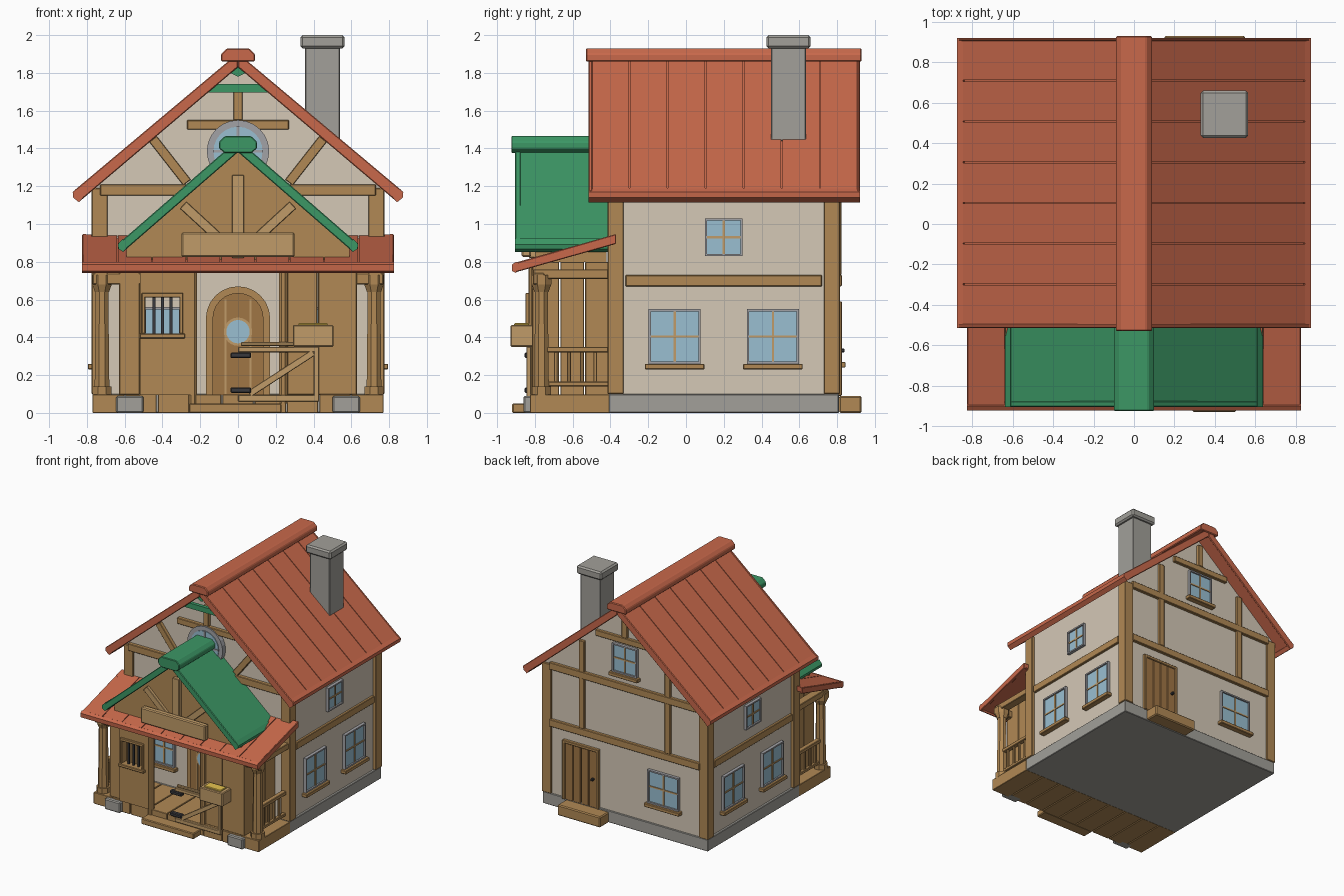
import bpy, bmesh, math
from mathutils import Vector, Matrix

if "Cube" in bpy.data.objects:
    bpy.data.objects.remove(bpy.data.objects["Cube"])

def material(name, r, g, b):
    m = bpy.data.materials.new(name)
    m.diffuse_color = (r, g, b, 1)
    m.use_nodes = True
    m.node_tree.nodes["Principled BSDF"].inputs["Base Color"].default_value = m.diffuse_color
    return m

CREAM = material("plaster", .66, .58, .47)
WOOD = material("wood", .44, .25, .09)
PALE = material("pale_wood", .53, .33, .14)
DOOR = material("door_wood", .35, .18, .06)
RED = material("red_roof", .58, .14, .07)
GREEN = material("green_roof", .045, .31, .13)
GLASS = material("glass", .32, .52, .64)
STONE = material("stone", .36, .35, .32)
FRAME = material("frame", .36, .36, .38)
IRON = material("iron", .04, .04, .045)
YELLOW = material("yellow", .8, .55, .08)

def finish(name, bm, mat, bevel=0, mirror=False):
    bmesh.ops.recalc_face_normals(bm, faces=bm.faces)
    me = bpy.data.meshes.new(name)
    bm.to_mesh(me)
    bm.free()
    ob = bpy.data.objects.new(name, me)
    bpy.context.collection.objects.link(ob)
    me.materials.append(mat)
    if mirror:
        ob.modifiers.new("mirror", 'MIRROR').use_mirror_merge = False
    if bevel:
        b = ob.modifiers.new("bevel", 'BEVEL')
        b.width, b.segments = bevel, 1
    return ob

def boxes(name, mat, *specs, bevel=.004, mirror=False):
    """Each spec is x0, x1, y0, y1, z0, z1."""
    bm = bmesh.new()
    for x0, x1, y0, y1, z0, z1 in specs:
        m = Matrix.Translation(((x0+x1)/2, (y0+y1)/2, (z0+z1)/2)) @ Matrix.Diagonal((x1-x0, y1-y0, z1-z0, 1))
        bmesh.ops.create_cube(bm, size=1, matrix=m)
    return finish(name, bm, mat, bevel, mirror)

def prism(name, mat, pts, spans, axis='y', bevel=0, mirror=False):
    """Profile (x,z) extruded along y, or (y,z) along x, once per span."""
    bm = bmesh.new()
    for a, b in spans:
        put = (lambda p, t: (p[0], t, p[1])) if axis == 'y' else (lambda p, t: (t, p[0], p[1]))
        f = bm.faces.new([bm.verts.new(put(p, a)) for p in pts])
        r = bmesh.ops.extrude_face_region(bm, geom=[f])
        d = Vector(put((0, 0), b - a))
        bmesh.ops.translate(bm, vec=d, verts=[v for v in r['geom'] if isinstance(v, bmesh.types.BMVert)])
    return finish(name, bm, mat, bevel, mirror)

def beam(name, mat, p, q, w, y0, y1, mirror=False):
    p, q = Vector(p), Vector(q)
    n = (q - p).orthogonal().normalized() * w / 2
    return prism(name, mat, [p+n, q+n, q-n, p-n], [(y0, y1)], bevel=.003, mirror=mirror)

def lathe(name, mat, x, y, rings, sides=8, mirror=False):
    """Stack of (radius0, radius1, z0, z1) drums."""
    bm = bmesh.new()
    for r0, r1, z0, z1 in rings:
        bmesh.ops.create_cone(bm, cap_ends=True, segments=sides, radius1=r0, radius2=r1, depth=z1-z0,
            matrix=Matrix.Translation((x, y, (z0+z1)/2)) @ Matrix.Rotation(math.pi/sides, 4, 'Z'))
    return finish(name, bm, mat, 0, mirror)

def circle(r, z, n=24):
    return [(r*math.cos(i*math.tau/n), z + r*math.sin(i*math.tau/n)) for i in range(n)]

def splits(a, b, n, gap=.006):
    s = (b - a) / n
    return [(a + i*s + (gap/2 if i else 0), a + (i+1)*s - (gap/2 if i < n-1 else 0)) for i in range(n)]

def window(name, face, c, z0, z1, w, sill=True, mirror=False):
    """face: 'right', 'front' or 'back' wall; c is the centre along the wall."""
    def place(u0, u1, d0, d1, za, zb):
        if face == 'right':
            return (.75+d0, .75+d1, c+u0, c+u1, za, zb)
        if face == 'back':
            return (c+u0, c+u1, .80+d0, .80+d1, za, zb)
        return (c+u0, c+u1, -.40-d1, -.40-d0, za, zb)
    h, t, zm = w/2, .012, (z0+z1)/2
    boxes(name+"_glass", GLASS, place(-h+t, h-t, -.01, .012, z0+t, z1-t), bevel=0, mirror=mirror)
    boxes(name+"_frame", FRAME, place(-h, h, -.01, .025, z0, z0+t), place(-h, h, -.01, .025, z1-t, z1),
          place(-h, -h+t, -.01, .025, z0, z1), place(h-t, h, -.01, .025, z0, z1), bevel=0, mirror=mirror)
    boxes(name+"_bars", PALE, place(-.006, .006, 0, .018, z0+t, z1-t),
          place(-h+t, h-t, 0, .018, zm-.006, zm+.006), bevel=0, mirror=mirror)
    if sill:
        boxes(name+"_sill", WOOD, place(-h-.02, h+.02, -.01, .045, z0-.03, z0), mirror=mirror)

# House body and foundation
boxes("foundation", STONE, (-.77, .77, -.41, .81, 0, .1))
prism("house_walls", CREAM, [(-.75, .1), (.75, .1), (.75, 1.205), (0, 1.835), (-.75, 1.205)], [(-.40, .80)])
boxes("corner_posts", WOOD, (.69, .775, -.415, -.33, .1, 1.19), (.69, .775, .73, .815, .1, 1.19), mirror=True)
boxes("side_beam", WOOD, (.74, .77, -.32, .72, .67, .73), mirror=True)

# Main roof
top = lambda x: 1.90 - .84*x
prism("roof_slope", RED, [(0, 1.835), (0, 1.885), (.85, top(.85)-.015), (.835, 1.134)], [(-.50, .91)], mirror=True)
prism("roof_panels", RED, [(.02, top(.02)-.03), (.02, top(.02)), (.86, top(.86)), (.845, top(.845)-.03)],
      splits(-.50, .91, 7), mirror=True)
prism("roof_rake_trim", RED, [(0, 1.83), (0, 1.905), (.87, 1.175), (.84, 1.118)], [(-.515, -.495), (.905, .92)], bevel=.005, mirror=True)
prism("roof_eave_trim", RED, [(.82, 1.14), (.845, 1.19), (.875, 1.17), (.873, 1.14), (.842, 1.115)], [(-.515, .92)], mirror=True)
prism("roof_ridge", RED, [(-.09, 1.86), (.09, 1.86), (.09, 1.90), (.06, 1.93), (-.06, 1.93), (-.09, 1.90)], [(-.53, .93)], bevel=.006)

# Chimney
boxes("chimney", STONE, (.355, .54, .45, .635, 1.44, 1.95))
boxes("chimney_cap", STONE, (.33, .565, .425, .66, 1.93, 2.0), bevel=.012)

# Front gable timbers and round window
boxes("front_gable_beams", WOOD, (-.73, .73, -.43, -.39, 1.15, 1.21), (-.27, .27, -.43, -.39, 1.50, 1.55),
      (-.025, .025, -.43, -.39, 1.55, 1.72))
beam("front_gable_brace", WOOD, (.27, 1.22), (.45, 1.45), .05, -.43, -.39, mirror=True)
prism("round_window_ring", FRAME, circle(.165, 1.385), [(-.44, -.39)])
prism("round_window_glass", GLASS, circle(.13, 1.385), [(-.446, -.40)])
boxes("round_window_bars", FRAME, (-.007, .007, -.452, -.41, 1.255, 1.515), (-.13, .13, -.452, -.41, 1.378, 1.392), bevel=0)
prism("green_collar", GREEN, [(-.16, 1.695), (.16, 1.695), (.115, 1.74), (-.115, 1.74)], [(-.49, -.46)])
prism("green_peak", GREEN, [(-.04, 1.80), (0, 1.78), (.04, 1.80), (0, 1.84)], [(-.49, -.46)])

# Back wall
boxes("back_beams", WOOD, (-.70, .70, .79, .825, .67, .73), (-.70, .70, .79, .825, 1.15, 1.21),
      (-.27, .27, .79, .825, 1.55, 1.60), (-.025, .025, .79, .825, 1.60, 1.79))
boxes("back_studs", WOOD, (.375, .425, .79, .823, .73, 1.47), mirror=True)
window("back_window", 'back', -.36, .27, .55, .29)
window("gable_window", 'back', 0, 1.29, 1.53, .23)
boxes("back_door_frame", WOOD, (.24, .265, .79, .825, .09, .59), (.555, .58, .79, .825, .09, .59), (.24, .58, .79, .825, .565, .59))
boxes("back_door", DOOR, *[(a, b, .79, .815, .09, .57) for a, b in splits(.265, .555, 4)], bevel=.003)
boxes("back_door_knob", IRON, (.285, .305, .81, .84, .32, .34))
boxes("back_step", WOOD, (.15, .55, .81, .93, 0, .09), bevel=.008)

# Side windows
for i, y in enumerate((-.06, .46)):
    window(f"side_window_{i}", 'right', y, .26, .55, .275, mirror=True)
window("side_upper_window", 'right', .20, .83, 1.03, .20, sill=False, mirror=True)

# Front wall: windows and arched door
window("front_window", 'front', .40, .27, .56, .20, mirror=True)
def arch(r, z):
    return [(-r, .095), (r, .095)] + [(r*math.cos(i*math.pi/12), z + r*math.sin(i*math.pi/12)) for i in range(13)]
prism("front_door_frame", WOOD, arch(.17, .50), [(-.435, -.39)])
prism("front_door", DOOR, arch(.135, .50), [(-.445, -.40)])
prism("front_door_window_ring", PALE, circle(.075, .43), [(-.452, -.41)])
prism("front_door_window", GLASS, circle(.062, .43), [(-.456, -.41)])
boxes("front_door_battens", PALE, (.062, .072, -.45, -.43, .1, .6), mirror=True, bevel=0)

# Porch deck, step and footings
boxes("porch_deck", WOOD, *[(a, b, -.825, -.405, 0, .097) for a, b in splits(-.77, .77, 9)], bevel=.003)
boxes("front_step", WOOD, (-.26, .23, -.92, -.82, 0, .05), bevel=.006)
boxes("stone_footing", STONE, (.50, .645, -.86, -.78, 0, .09), mirror=True, bevel=.008)

# Porch columns, posts, beams and railings
lathe("porch_column", WOOD, .72, -.765, [(.055, .055, .09, .14), (.042, .036, .14, .64), (.04, .056, .64, .68), (.056, .056, .68, .73)], mirror=True)
lathe("porch_slim_post", WOOD, .24, -.81, [(.024, .024, .05, .80)], mirror=True)
boxes("porch_beams", WOOD, (.50, .77, -.81, -.75, .68, .74), (.69, .76, -.81, -.41, .71, .76), mirror=True)
boxes("porch_railing", WOOD, (.70, .74, -.74, -.41, .32, .35), (.705, .735, -.74, -.41, .14, .165),
      *[(.71, .73, y-.01, y+.01, .15, .33) for y in (-.69, -.62, -.55, -.48)], mirror=True)

# Wooden booth around the entrance
boxes("booth_side_wall", WOOD, *[(.60, .63, a, b, .095, .80) for a, b in splits(-.80, -.405, 3)], mirror=True, bevel=.003)
boxes("booth_front_left", WOOD, (-.52, -.50, -.835, -.79, .095, .80), (-.30, -.25, -.835, -.79, .095, .80),
      (-.50, -.30, -.835, -.79, .095, .42), (-.50, -.30, -.835, -.79, .62, .80), bevel=0)
boxes("booth_front_edge", WOOD, (-.63, -.52, -.81, -.785, .095, .80))
boxes("booth_front_right", WOOD, (.26, .42, -.805, -.78, .095, .80), (.424, .63, -.815, -.78, .095, .80))
boxes("booth_window_frame", WOOD, (-.51, -.49, -.85, -.78, .42, .63), (-.31, -.29, -.85, -.78, .42, .63),
      (-.51, -.29, -.85, -.78, .61, .635), (-.52, -.28, -.86, -.78, .395, .42))
boxes("booth_window_bars", IRON, *[(x-.007, x+.007, -.825, -.811, .42, .61) for x in (-.445, -.40, -.355)], bevel=0)

# Braced gate, hinges and counter box
boxes("gate_rails", PALE, (0, .43, -.845, -.82, .32, .35), (0, .43, -.845, -.82, .06, .095),
      (.015, .30, -.84, -.82, .355, .375), (.40, .43, -.845, -.82, .06, .35))
beam("gate_brace", PALE, (.06, .10), (.40, .32), .035, -.845, -.822)
boxes("gate_hinges", IRON, (-.04, .07, -.855, -.815, .29, .32), (-.04, .07, -.855, -.815, .105, .135), bevel=.006)
boxes("counter_box", PALE, (.29, .505, -.93, -.81, .35, .465), bevel=.006)
boxes("counter_box_filling", YELLOW, (.32, .475, -.91, -.83, .44, .475))

# Porch roof
prism("porch_roof", RED, [(-.905, .75), (-.91, .78), (-.38, .93), (-.38, .90)], [(-.815, .815)], axis='x')
prism("porch_roof_panels", RED, [(-.905, .765), (-.905, .795), (-.375, .945), (-.375, .91)], splits(-.82, .82, 9), axis='x')
prism("porch_roof_edge", RED, [(-.90, .74), (-.92, .75), (-.922, .785), (-.90, .80), (-.88, .79)], [(-.825, .825)], axis='x')
prism("porch_roof_sides", RED, [(-.90, .745), (-.915, .79), (-.37, .947), (-.37, .895)], [(.80, .825)], axis='x', bevel=.004, mirror=True)

# Green entrance gable
gt = lambda x: 1.44 - .86*x
prism("green_roof_slope", GREEN, [(0, 1.385), (0, gt(0)), (.62, gt(.62)), (.60, 1.385-.86*.60)], [(-.895, -.40)], mirror=True)
prism("green_rake_trim", GREEN, [(0, 1.38), (0, 1.447), (.635, .895), (.605, .855)], [(-.905, -.875)], bevel=.005, mirror=True)
prism("green_eave_trim", GREEN, [(.59, .873), (.61, .922), (.637, .892), (.632, .868), (.608, .852)], [(-.905, -.40)], mirror=True)
prism("green_ridge", GREEN, [(-.10, 1.40), (-.07, 1.375), (.07, 1.375), (.10, 1.40), (.10, 1.435), (.07, 1.465), (-.07, 1.465), (-.10, 1.435)], [(-.925, -.40)], bevel=.005)
prism("green_gable_wall", WOOD, [(-.59, .80), (.59, .80), (.59, .875), (0, 1.385), (-.59, .875)], [(-.80, -.42)])
boxes("green_gable_king_post", PALE, (-.032, .032, -.83, -.79, .82, 1.26))
beam("green_gable_brace", PALE, (.04, .87), (.29, 1.10), .05, -.825, -.79, mirror=True)
boxes("blank_board", PALE, (-.30, .30, -.87, -.82, .825, .955), bevel=.008)
